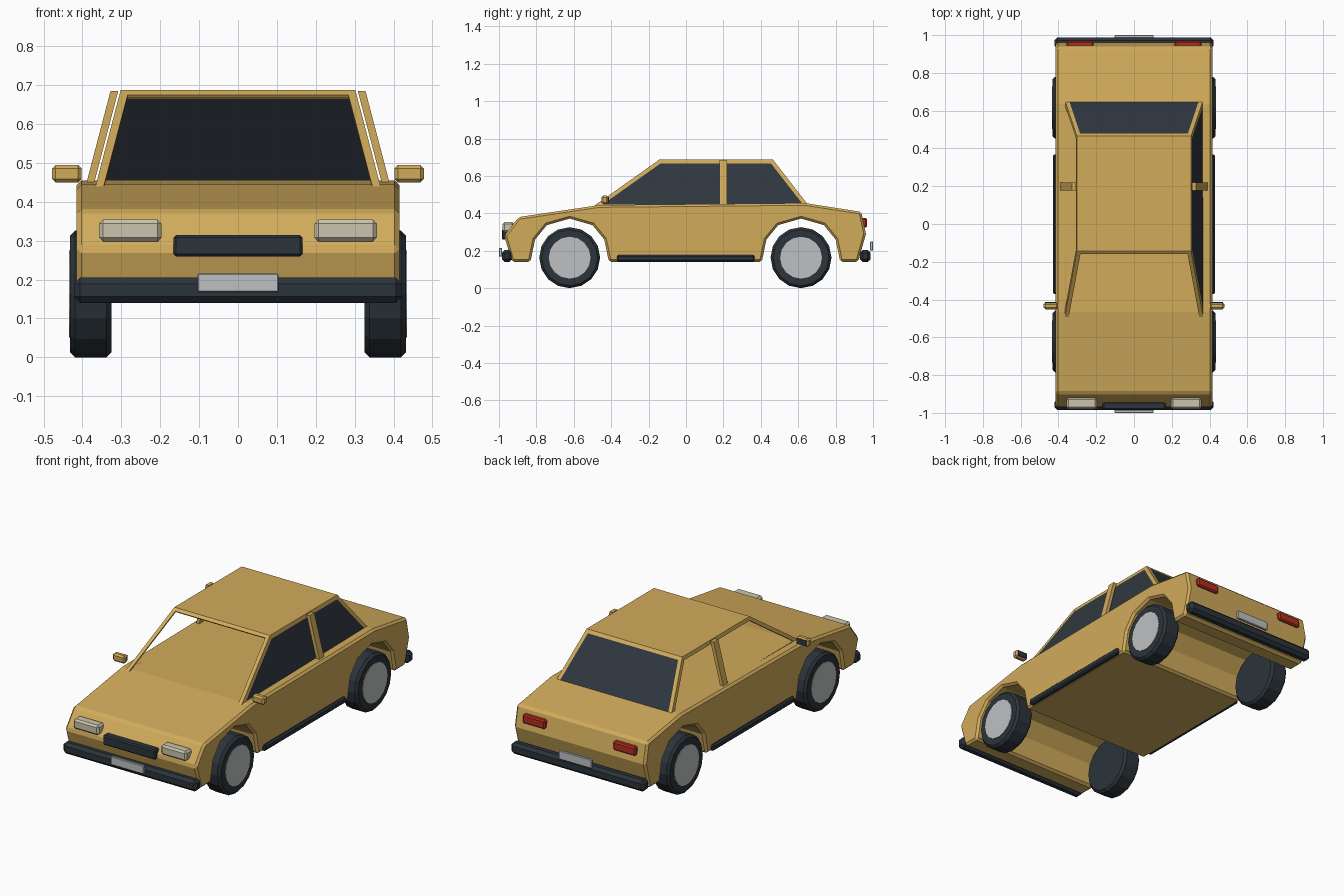
import bpy, bmesh, math
from mathutils import Matrix, Vector

default = bpy.data.objects.get("Cube")
if default:
    bpy.data.objects.remove(default, do_unlink=True)


def material(name, r, g, b):
    m = bpy.data.materials.new(name)
    m.use_nodes = True
    m.diffuse_color = (r, g, b, 1)
    m.node_tree.nodes["Principled BSDF"].inputs["Base Color"].default_value = (r, g, b, 1)
    return m


PAINT = material("ochre_paint", 0.64, 0.41, 0.105)
TRIM = material("dark_trim", 0.024, 0.034, 0.043)
GLASS = material("dark_glass", 0.028, 0.038, 0.05)
METAL = material("light_metal", 0.52, 0.53, 0.54)
LAMP = material("headlight_cream", 0.60, 0.56, 0.42)
RED = material("tail_red", 0.45, 0.025, 0.015)


def finish(name, bm, mats, bevel=0.0):
    mesh = bpy.data.meshes.new(name)
    bm.to_mesh(mesh)
    bm.free()
    for m in mats:
        mesh.materials.append(m)
    ob = bpy.data.objects.new(name, mesh)
    bpy.context.collection.objects.link(ob)
    if bevel:
        mod = ob.modifiers.new("Bevel", "BEVEL")
        mod.width = bevel
        mod.segments = 1
        mod.limit_method = "ANGLE"
        mod.angle_limit = math.radians(40)
    return ob


def box(name, lo, hi, mat, bevel=0.0):
    lo, hi = Vector(lo), Vector(hi)
    bm = bmesh.new()
    bmesh.ops.create_cube(bm, size=1)
    for v in bm.verts:
        v.co = Vector((lo[i] + (v.co[i] + 0.5) * (hi[i] - lo[i]) for i in range(3)))
    return finish(name, bm, [mat], bevel)


def side_box(name, side, lo, hi, mat, bevel=0.0):
    xs = sorted((side * lo[0], side * hi[0]))
    return box(name, (xs[0], *lo[1:]), (xs[1], *hi[1:]), mat, bevel)


def cylinder(name, x0, x1, y, z, radius, mat, bevel=0.0):
    bm = bmesh.new()
    place = Matrix.Translation(((x0 + x1) / 2, y, z)) @ Matrix.Rotation(math.pi / 2, 4, "Y")
    bmesh.ops.create_cone(bm, cap_ends=True, segments=16, radius1=radius,
                          radius2=radius, depth=abs(x1 - x0), matrix=place)
    return finish(name, bm, [mat], bevel)


# Lower body: side profile with wheel arches, extruded across the width
AXLES = (-0.622, 0.615)
ARCH = [(-0.21, 0.14), (-0.185, 0.26), (-0.122, 0.337), (0, 0.372),
        (0.122, 0.337), (0.185, 0.26), (0.21, 0.14)]
profile = [(-0.93, 0.14)]
for axle in AXLES:
    profile += [(axle + dy, z) for dy, z in ARCH]
profile += [(0.92, 0.14), (0.962, 0.29), (0.937, 0.408), (0.635, 0.455),
            (-0.465, 0.444), (-0.895, 0.38), (-0.972, 0.28)]
bm = bmesh.new()
cap = bm.faces.new([bm.verts.new((-0.415, y, z)) for y, z in profile])
grown = bmesh.ops.extrude_face_region(bm, geom=[cap])["geom"]
bmesh.ops.translate(bm, vec=(0.83, 0, 0), verts=[g for g in grown if isinstance(g, bmesh.types.BMVert)])
bmesh.ops.recalc_face_normals(bm, faces=bm.faces)
finish("lower_body", bm, [PAINT], 0.012)

# Cabin: tapered shell, with glass at the rear and left and open front and right
bm = bmesh.new()
bmesh.ops.create_cube(bm, size=1)
for v in bm.verts:
    top, back = v.co.z > 0, v.co.y > 0
    v.co.x = math.copysign(0.302 if top else 0.37, v.co.x)
    v.co.y = (0.465 if back else -0.143) if top else (0.667 if back else -0.51)
    v.co.z = 0.687 if top else 0.427
bm.normal_update()
walls = [f for f in bm.faces if abs(f.normal.z) < 0.95]
bmesh.ops.delete(bm, geom=[f for f in bm.faces if f.normal.z < -0.95], context="FACES_ONLY")
bmesh.ops.inset_individual(bm, faces=walls, thickness=0.021, use_even_offset=True)
bm.normal_update()
for f in walls:
    f.material_index = 1
openings = [f for f in walls if f.normal.x < -0.5 or f.normal.y < -0.3]
bmesh.ops.delete(bm, geom=openings, context="FACES_ONLY")
cabin = finish("cabin", bm, [PAINT, GLASS])
shell = cabin.modifiers.new("Thickness", "SOLIDIFY")
shell.thickness = 0.008
shell.offset = -1

for side, label in ((1, "left"), (-1, "right")):
    # Slanted door pillar
    pillar = side_box(label + "_door_pillar", side, (0.372, 0.178, 0.44), (0.392, 0.22, 0.685), PAINT)
    for v in pillar.data.vertices:
        if v.co.z > 0.6:
            v.co.x -= side * 0.064

    # Sill, lamps and mirror
    side_box(label + "_sill", side, (0.39, -0.37, 0.143), (0.43, 0.367, 0.178), TRIM, 0.008)
    side_box(label + "_headlight", side, (0.197, -0.98, 0.298), (0.357, -0.92, 0.354), LAMP, 0.01)
    side_box(label + "_tail_light", side, (0.215, 0.93, 0.325), (0.357, 0.968, 0.375), RED, 0.007)
    side_box(label + "_mirror", side, (0.402, -0.452, 0.45), (0.478, -0.416, 0.495), PAINT, 0.009)
    side_box(label + "_mirror_glass", side, (0.41, -0.418, 0.457), (0.47, -0.413, 0.488), GLASS)

    # Wheels
    for axle, end in zip(AXLES, ("front", "rear")):
        wheel = f"{label}_{end}_"
        cylinder(wheel + "tyre", side * 0.325, side * 0.432, axle, 0.163, 0.163, TRIM, 0.013)
        cylinder(wheel + "rim", side * 0.42, side * 0.435, axle, 0.163, 0.112, METAL)

# Grille, bumpers and blank plates
box("grille", (-0.166, -0.985, 0.259), (0.166, -0.94, 0.315), TRIM, 0.007)
box("front_bumper", (-0.422, -0.985, 0.14), (0.422, -0.93, 0.205), TRIM, 0.016)
box("rear_bumper", (-0.422, 0.93, 0.14), (0.422, 0.987, 0.205), TRIM, 0.016)
box("front_plate", (-0.104, -1.0, 0.168), (0.104, -0.984, 0.216), METAL, 0.003)
box("rear_plate", (-0.104, 0.984, 0.2), (0.104, 1.0, 0.25), METAL, 0.003)
